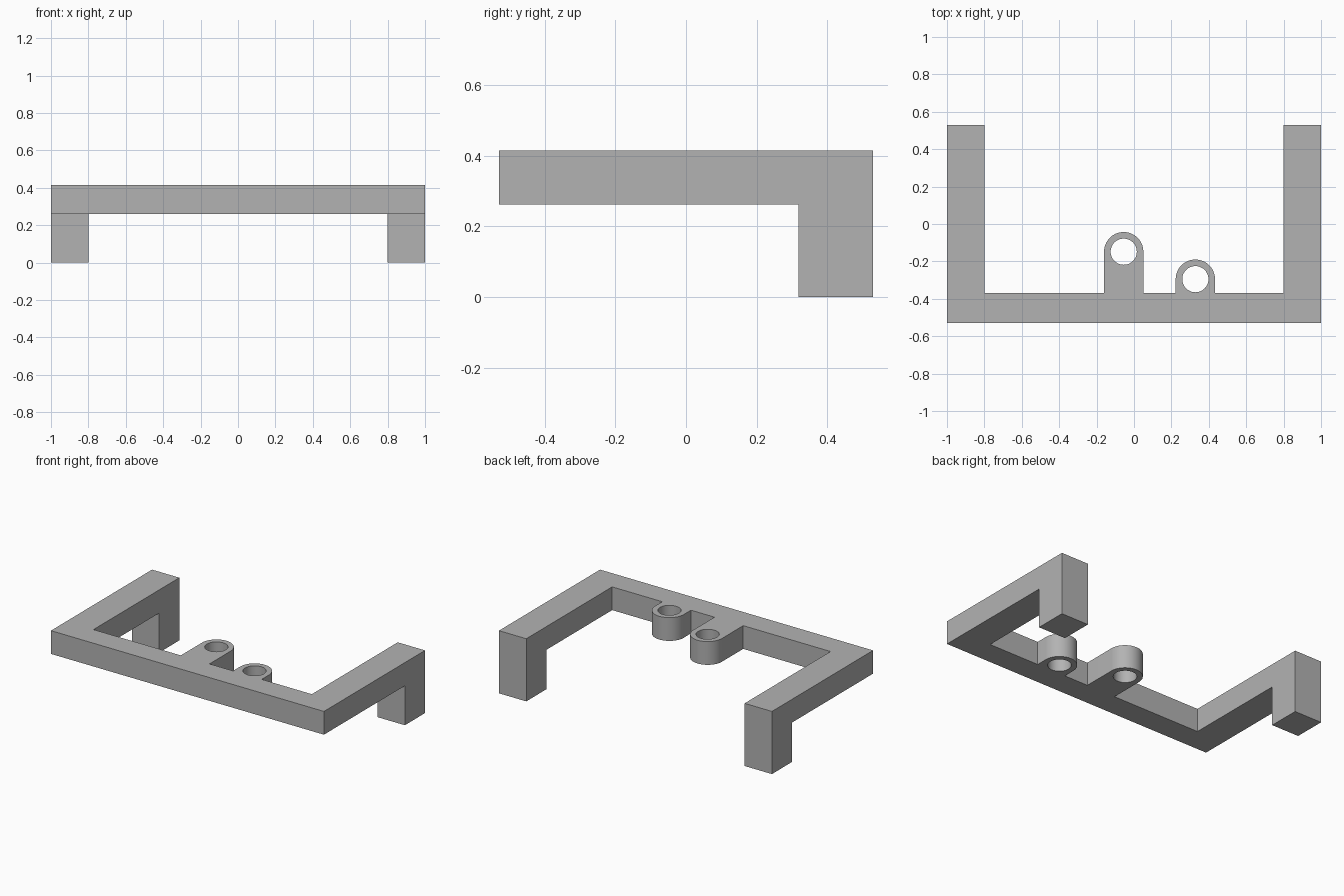
import bpy
import bmesh
from math import sin, cos, radians, pi
from mathutils import Matrix

cube = bpy.data.objects.get("Cube")
if cube:
    bpy.data.objects.remove(cube, do_unlink=True)

TOP, BAR_BOTTOM = 0.415, 0.261
BACK, LEG_FRONT, BAR_BACK = 0.529, 0.318, -0.37
INNER = 0.8

grey = bpy.data.materials.new("plain grey")
grey.use_nodes = True
colour = (0.45, 0.45, 0.45, 1)
grey.diffuse_color = colour
grey.node_tree.nodes["Principled BSDF"].inputs["Base Color"].default_value = colour


def prism(name, outline, low, high, along_y=False):
    """Extrude an outline along z, or an (x, z) outline along y."""
    bm = bmesh.new()
    face = bm.faces.new([bm.verts.new((a, b, low)) for a, b in outline])
    new = bmesh.ops.extrude_face_region(bm, geom=[face])["geom"]
    verts = [v for v in new if isinstance(v, bmesh.types.BMVert)]
    bmesh.ops.translate(bm, verts=verts, vec=(0, 0, high - low))
    if along_y:
        swap = Matrix(((1, 0, 0, 0), (0, 0, 1, 0), (0, 1, 0, 0), (0, 0, 0, 1)))
        bm.transform(swap)
    bmesh.ops.recalc_face_normals(bm, faces=bm.faces)
    mesh = bpy.data.meshes.new(name)
    bm.to_mesh(mesh)
    bm.free()
    mesh.materials.append(grey)
    obj = bpy.data.objects.new(name, mesh)
    bpy.context.collection.objects.link(obj)
    return obj


def arc(x, y, r, start=0, end=360, steps=48):
    count = steps if end - start == 360 else steps + 1
    angles = [radians(start + (end - start) * i / steps) for i in range(count)]
    return [(x + r * cos(a), y + r * sin(a)) for a in angles]


def combine(target, other, operation):
    """Apply a boolean and remove the helper."""
    mod = target.modifiers.new(operation, "BOOLEAN")
    mod.operation, mod.object, mod.solver = operation, other, "EXACT"
    bpy.context.view_layer.objects.active = target
    bpy.ops.object.modifier_apply(modifier=mod.name)
    bpy.data.objects.remove(other, do_unlink=True)


# U-shaped frame: front bar and two arms
frame = prism("bracket_frame", [
    (-1, -BACK), (1, -BACK), (1, LEG_FRONT), (INNER, LEG_FRONT),
    (INNER, BAR_BACK), (-INNER, BAR_BACK), (-INNER, LEG_FRONT), (-1, LEG_FRONT),
], BAR_BOTTOM, TOP)

# Rounded lugs with vertical holes behind the bar
for x, y in ((-0.055, -0.148), (0.328, -0.295)):
    r = 0.105
    base = BAR_BACK - 0.05
    lug = prism("lug", [(x - r, base), (x + r, base)] + arc(x, y, r, 0, 180), BAR_BOTTOM, TOP)
    combine(lug, prism("lug_hole", arc(x, y, 0.07), BAR_BOTTOM - 0.1, TOP + 0.1), "DIFFERENCE")
    combine(frame, lug, "UNION")

# Legs with two teardrop holes, each counterbored at the back
for side in (-1, 1):
    x = side * 0.9
    leg = prism("leg", [(x - 0.1, LEG_FRONT), (x + 0.1, LEG_FRONT),
                        (x + 0.1, BACK), (x - 0.1, BACK)], 0, TOP)
    for z in (0.101, 0.314):
        drop = arc(x, z, 0.067, -45, 225) + [(x, z - 0.091)]
        combine(leg, prism("pin_hole", drop, LEG_FRONT - 0.1, BACK + 0.1, True), "DIFFERENCE")
        combine(leg, prism("counterbore", arc(x, z, 0.085), BACK - 0.024, BACK + 0.1, True), "DIFFERENCE")
    combine(frame, leg, "UNION")

# Smooth the round walls, keep the edges crisp
bpy.ops.object.select_all(action="DESELECT")
frame.select_set(True)
bpy.context.view_layer.objects.active = frame
bpy.ops.object.shade_smooth_by_angle(angle=pi / 6)
